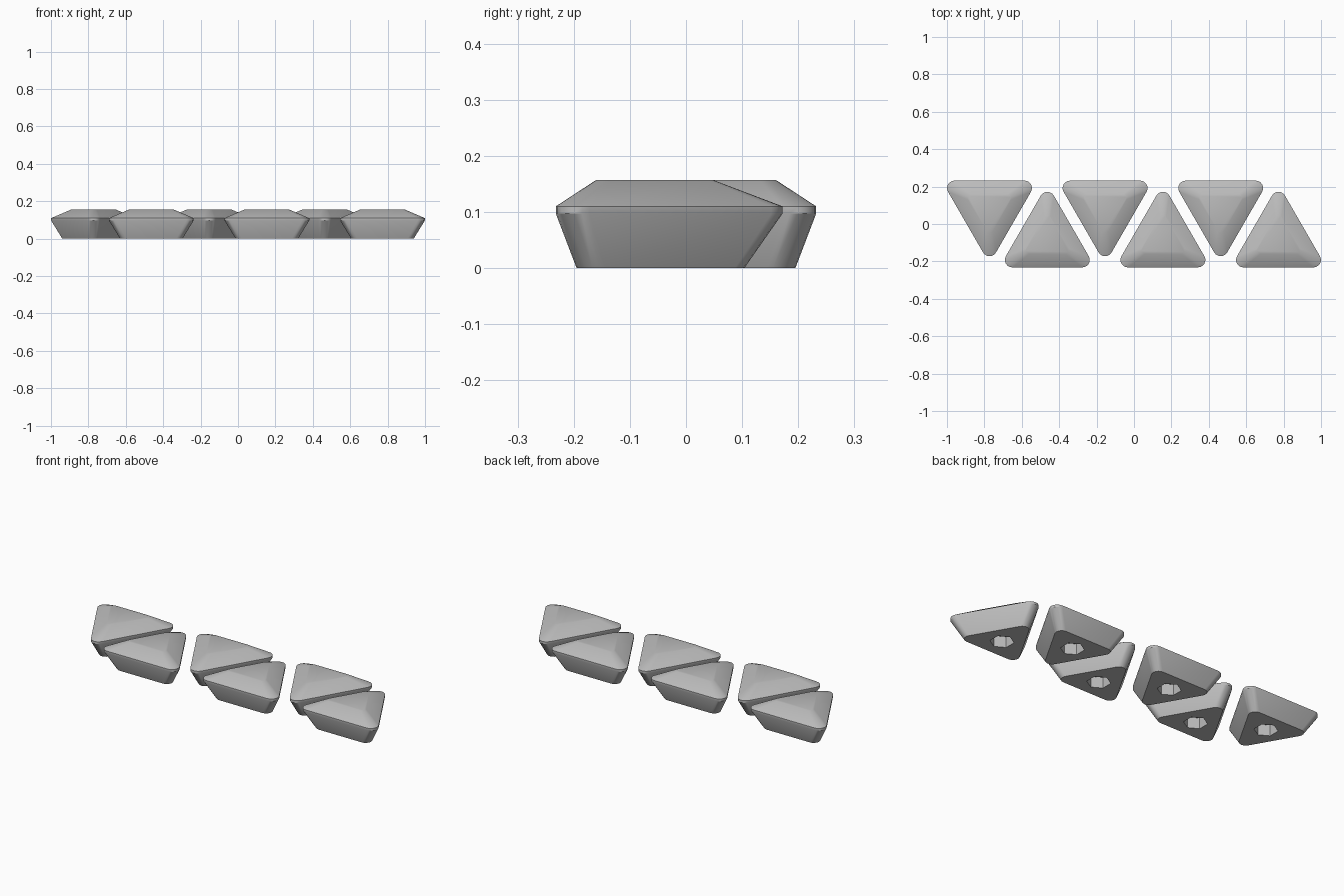
import bpy, bmesh
from math import pi, cos, sin, radians

cube = bpy.data.objects.get("Cube")
if cube:
    bpy.data.objects.remove(cube, do_unlink=True)

GREY = (0.5, 0.5, 0.5, 1)
grey = bpy.data.materials.new("plain_grey")
grey.diffuse_color = GREY
grey.use_nodes = True
grey.node_tree.nodes["Principled BSDF"].inputs["Base Color"].default_value = GREY

CORNER_STEPS = 6
# height, inradius and corner radius of each rounded triangle, bottom to top
RINGS = [(0, 0.111, 0.034), (0.097, 0.148, 0.04), (0.11, 0.148, 0.04), (0.157, 0.076, 0.02)]
SOCKET_RADIUS, SOCKET_DEPTH = 0.06, 0.06


def rounded_triangle(bm, z, inradius, r):
    """Ring of vertices with one corner on +y."""
    ring = []
    for corner in range(3):
        mid = pi / 2 + corner * 2 * pi / 3
        reach = 2 * (inradius - r)
        for i in range(CORNER_STEPS + 1):
            a = mid + (i / CORNER_STEPS - 0.5) * 2 * pi / 3
            ring.append(bm.verts.new((reach * cos(mid) + r * cos(a),
                                      reach * sin(mid) + r * sin(a), z)))
    return ring


def hexagon(bm, z):
    return [bm.verts.new((SOCKET_RADIUS * cos(pi / 6 + k * pi / 3),
                          SOCKET_RADIUS * sin(pi / 6 + k * pi / 3), z)) for k in range(6)]


def bridge(bm, a, b):
    n = len(a)
    for i in range(n):
        j = (i + 1) % n
        bm.faces.new((a[i], a[j], b[j], b[i]))


def ring_edges(bm, ring):
    return [bm.edges.get((v, ring[i - 1])) for i, v in enumerate(ring)]


# Tile: bevelled rounded triangle with a hexagonal socket underneath
bm = bmesh.new()
rings = [rounded_triangle(bm, *spec) for spec in RINGS]
for lower, upper in zip(rings, rings[1:]):
    bridge(bm, lower, upper)
bm.faces.new(rings[-1])

rim, roof = hexagon(bm, 0), hexagon(bm, SOCKET_DEPTH)
bridge(bm, rim, roof)
bm.faces.new(roof)
bmesh.ops.triangle_fill(bm, use_beauty=True, normal=(0, 0, -1),
                        edges=ring_edges(bm, rings[0]) + ring_edges(bm, rim))
bmesh.ops.recalc_face_normals(bm, faces=bm.faces)
mesh = bpy.data.meshes.new("triangle_tile")
bm.to_mesh(mesh)
bm.free()
mesh.materials.append(grey)

# Row of six tiles, alternately pointing back and front
for i in range(6):
    points_back = i % 2
    tile = bpy.data.objects.new(f"triangle_tile_{i + 1}", mesh)
    tile.location = ((i - 2.5) * 0.309, -0.084 if points_back else 0.084, 0)
    tile.rotation_euler.z = 0 if points_back else pi
    bpy.context.collection.objects.link(tile)
    tile.select_set(True)
    bpy.context.view_layer.objects.active = tile

# Smooth the rounded corners, keep the bevel edges crisp
bpy.ops.object.shade_smooth_by_angle(angle=radians(30))
